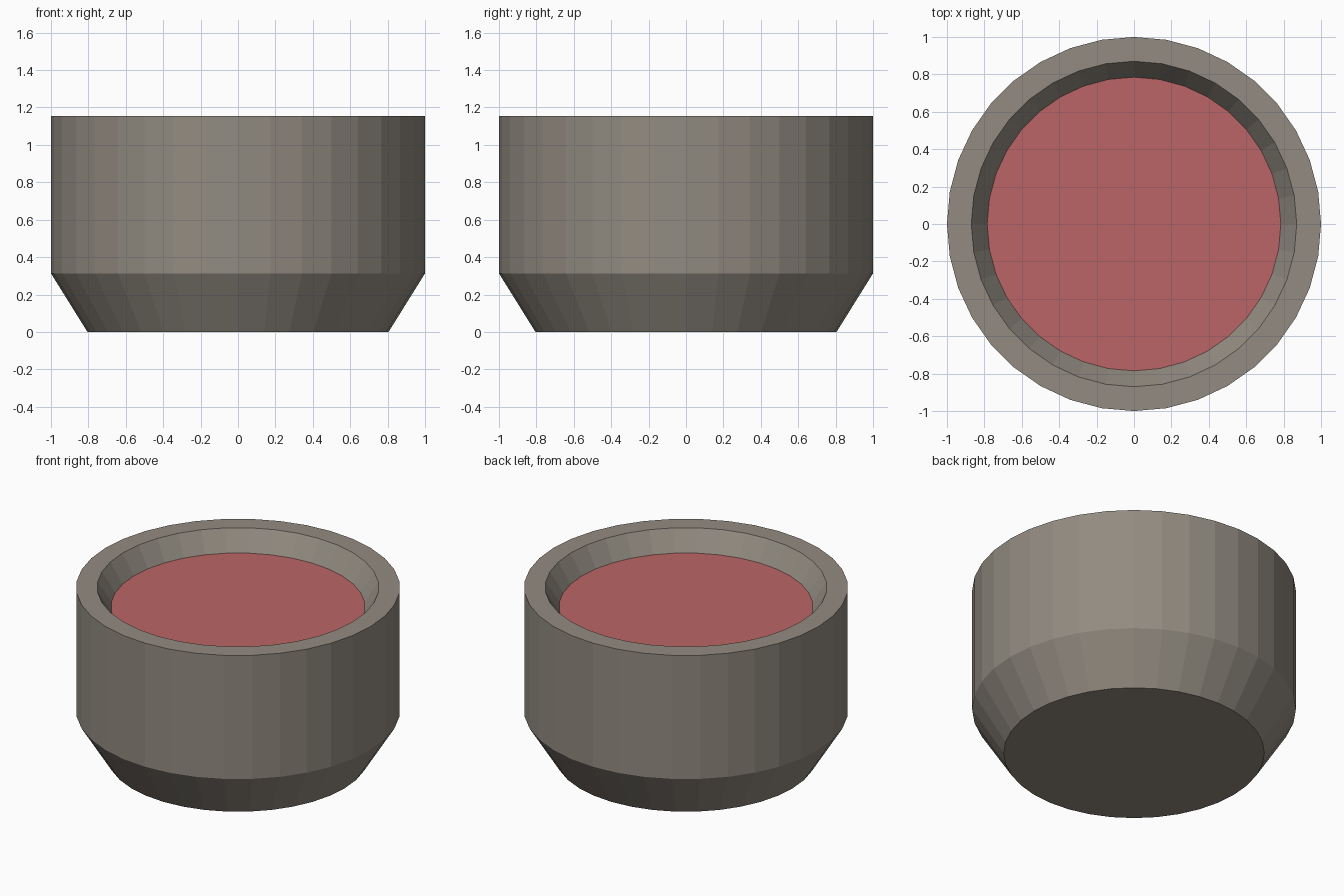
import bpy, bmesh, math

if "Cube" in bpy.data.objects:
    bpy.data.objects.remove(bpy.data.objects["Cube"])

SIDES = 36


def lathe(name, profile):
    """Revolve a (radius, z) profile, capping the first and last rings."""
    bm = bmesh.new()
    rings = []
    for r, z in profile:
        angles = [2 * math.pi * i / SIDES for i in range(SIDES)]
        rings.append([bm.verts.new((r * math.cos(a), r * math.sin(a), z)) for a in angles])
    for low, high in zip(rings, rings[1:]):
        for i in range(SIDES):
            j = (i + 1) % SIDES
            bm.faces.new((low[i], low[j], high[j], high[i]))
    bm.faces.new(rings[0][::-1])
    bm.faces.new(rings[-1])
    bmesh.ops.recalc_face_normals(bm, faces=bm.faces)
    mesh = bpy.data.meshes.new(name)
    bm.to_mesh(mesh)
    bm.free()
    obj = bpy.data.objects.new(name, mesh)
    bpy.context.collection.objects.link(obj)
    return obj


# Bowl: chamfered foot, straight wall, flat rim, tapered recess
bowl = lathe("bowl", [(0.805, 0), (1, 0.313), (1, 1.155), (0.87, 1.155), (0.785, 1.022)])

# Red contents: the recess floor is the coloured filling
red = bpy.data.materials.new("red_filling")
red.diffuse_color = (0.5, 0.13, 0.135, 1)
red.use_nodes = True
red.node_tree.nodes["Principled BSDF"].inputs["Base Color"].default_value = red.diffuse_color
grey = bpy.data.materials.new("bowl_grey")
grey.diffuse_color = (0.29, 0.26, 0.22, 1)
grey.use_nodes = True
grey.node_tree.nodes["Principled BSDF"].inputs["Base Color"].default_value = grey.diffuse_color
bowl.data.materials.append(grey)
bowl.data.materials.append(red)
bowl.data.polygons[-1].material_index = 1
